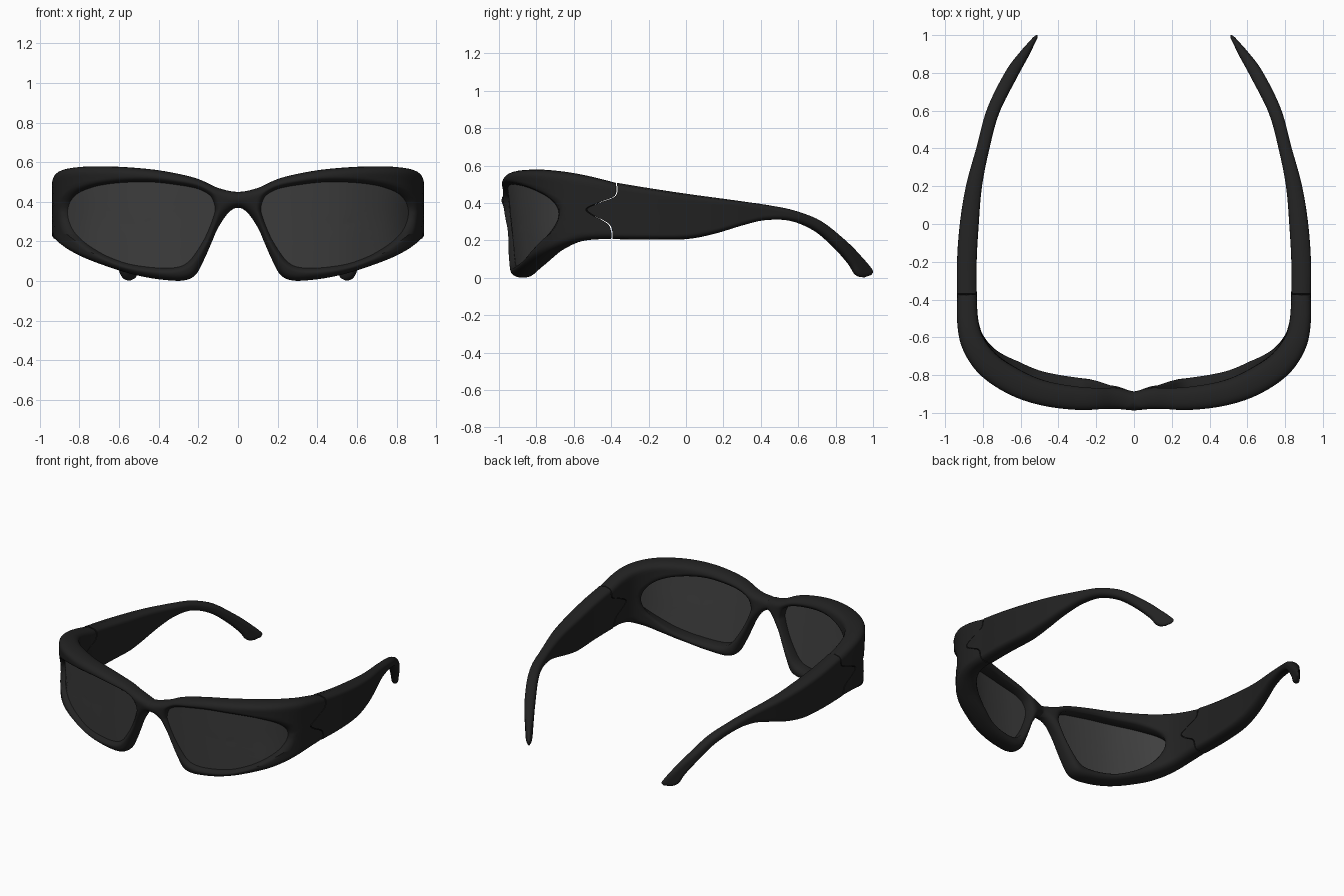
import bpy, bmesh, math
from mathutils import Vector

if "Cube" in bpy.data.objects:
    bpy.data.objects.remove(bpy.data.objects["Cube"])

# Wrap path seen from above: t, x, y, half thickness (t = y + 1.58 along the arms)
WRAP = [(-.1, -.1, -.93, .056), (0, 0, -.945, .05), (.1, .1, -.93, .056), (.3, .3, -.922, .062),
        (.504, .5, -.887, .066), (.668, .65, -.825, .07), (.815, .775, -.74, .068),
        (.947, .853, -.63, .062), (1.06, .88, -.52, .056), (1.2, .884, -.38, .052),
        (1.38, .885, -.2, .052), (1.58, .872, 0, .05), (1.78, .847, .2, .042),
        (1.98, .8, .4, .034), (2.18, .745, .6, .034), (2.38, .645, .8, .034),
        (2.48, .58, .9, .025), (2.58, .512, 1.0, .01), (2.68, .44, 1.1, .01)]

# Unrolled half-frame outline (t, z): top edge, hinge joint, bottom edge
OUTER = [(0, .45), (.1, .47), (.2, .515), (.32, .545), (.45, .565), (.62, .577), (.8, .578),
         (.95, .565), (1.08, .54), (1.205, .508),
         (1.2, .44), (1.12, .405), (1.05, .37), (1.08, .335), (1.16, .29), (1.18, .245), (1.18, .207),
         (1.08, .205), (.99, .19), (.88, .15), (.75, .1), (.6, .052), (.47, .02), (.35, .004),
         (.27, .004), (.215, .03), (.175, .1), (.135, .19), (.1, .27), (.05, .345), (0, .37)]

# Lens opening, point for point opposite the outline
LENS = [(.125, .41), (.15, .44), (.21, .468), (.32, .488), (.44, .5), (.58, .497), (.7, .483),
        (.79, .458), (.845, .432), (.88, .403), (.897, .378), (.904, .357), (.904, .336),
        (.899, .315), (.887, .292), (.87, .268), (.847, .243), (.81, .213), (.77, .185),
        (.72, .155), (.66, .125), (.56, .09), (.46, .072), (.36, .065), (.29, .073), (.245, .1),
        (.21, .145), (.17, .21), (.14, .275), (.12, .33), (.113, .365)]

# Temple arm side profile (y, z)
ARM_LOW = [(-.4, .207), (-.2, .205), (0, .207), (.15, .235), (.3, .28), (.42, .308), (.556, .305),
           (.69, .25), (.8, .155), (.87, .075), (.9, .025), (.925, .006), (.955, .003)]
ARM_TOP = [(-.375, .508), (-.2, .48), (0, .45), (.17, .427), (.33, .405), (.45, .387), (.58, .36),
           (.72, .303), (.86, .19), (.94, .11), (.985, .06), (1.0, .035), (.99, .015)]
N = 5


def spline(p):
    """Smooth curve through p[1:-1]; the end points only steer it."""
    out = []
    for a, b, c, d in zip(p, p[1:], p[2:], p[3:]):
        for k in range(N):
            u = k / N
            out.append(tuple(b[i] + .5 * u * (c[i] - a[i] + u * (2 * a[i] - 5 * b[i] + 4 * c[i] - d[i]
                             + u * (3 * (b[i] - c[i]) + d[i] - a[i]))) for i in (0, 1)))
    return out + [p[-2]]


def clamped(p):
    return spline([p[0]] + p + [p[-1]])


def wrap(t):
    """Position and half thickness on the wrap path."""
    i = 1
    while i < len(WRAP) - 3 and t > WRAP[i + 1][0]:
        i += 1
    a, b, c, d = WRAP[i - 1:i + 3]
    w = c[0] - b[0]
    u = (t - b[0]) / w
    res = []
    for k in (1, 2, 3):
        m0 = (c[k] - a[k]) / (c[0] - a[0]) * w
        m1 = (d[k] - b[k]) / (d[0] - b[0]) * w
        res.append((2 * u**3 - 3 * u**2 + 1) * b[k] + (u**3 - 2 * u**2 + u) * m0
                   + (3 * u**2 - 2 * u**3) * c[k] + (u**3 - u**2) * m1)
    return res


def place(t, z, d):
    """Unrolled (t, z) and outward depth d (in half thicknesses) to 3D."""
    x, y, h = wrap(t)
    x1, y1, _ = wrap(t + .002)
    x0, y0, _ = wrap(t - .002)
    n = Vector((y1 - y0, x0 - x1)).normalized() * h * d
    lean = .05 * (1 - z / .5) * max(0, min(1, (1.15 - t) / .5))
    return Vector((0 if t < 1e-5 else x + n.x, y + n.y + lean, z))


def edge_round(p, lines, r):
    """0 at the outline, rising to 1 at distance r inside it."""
    best = r * r
    for line in lines:
        for (ax, ay), (bx, by) in zip(line, line[1:]):
            dx, dy = bx - ax, by - ay
            l2 = dx * dx + dy * dy
            u = max(0, min(1, ((p[0] - ax) * dx + (p[1] - ay) * dy) / l2)) if l2 else 0
            best = min(best, (p[0] - ax - u * dx)**2 + (p[1] - ay - u * dy)**2)
    q = 1 - math.sqrt(best) / r
    return max(0, 1 - q**2.3)**(1 / 2.3)


def shell(name, grid, depth, cyclic, mat):
    """Solid from a (t, z) grid; depth(i, j, p) gives front and back offsets."""
    bm = bmesh.new()
    sides = [[], []]
    for i, row in enumerate(grid):
        for s in sides:
            s.append([])
        for j, p in enumerate(row):
            for s, d in zip(sides, depth(i, j, p)):
                s[-1].append(bm.verts.new(place(p[0], p[1], d)))
    f, b = sides
    ni, nj = len(grid), len(grid[0])
    for i in range(ni if cyclic else ni - 1):
        k = (i + 1) % ni
        for s in sides:
            for j in range(nj - 1):
                bm.faces.new((s[i][j], s[k][j], s[k][j + 1], s[i][j + 1]))
        for j in (0, nj - 1):
            bm.faces.new((f[i][j], f[k][j], b[k][j], b[i][j]))
    if not cyclic:
        for i in (0, ni - 1):
            for j in range(nj - 1):
                bm.faces.new((f[i][j], f[i][j + 1], b[i][j + 1], b[i][j]))
    bmesh.ops.remove_doubles(bm, verts=bm.verts, dist=1e-4)
    inner = [q for q in bm.faces if all(abs(v.co.x) < 1e-5 for v in q.verts)]
    bmesh.ops.delete(bm, geom=inner, context='FACES')
    bmesh.ops.recalc_face_normals(bm, faces=bm.faces)
    me = bpy.data.meshes.new(name)
    bm.to_mesh(me)
    bm.free()
    ob = bpy.data.objects.new(name, me)
    bpy.context.collection.objects.link(ob)
    me.materials.append(mat)
    bpy.ops.object.select_all(action='DESELECT')
    ob.select_set(True)
    bpy.context.view_layer.objects.active = ob
    bpy.ops.object.shade_smooth_by_angle(angle=math.radians(60))
    ob.modifiers.new("mirror", 'MIRROR')
    return ob


def material(name, v):
    m = bpy.data.materials.new(name)
    m.diffuse_color = (v, v, v, 1)
    m.use_nodes = True
    m.node_tree.nodes["Principled BSDF"].inputs["Base Color"].default_value = m.diffuse_color
    return m


black = material("black_plastic", .016)
smoke = material("smoked_lens", .05)

# Front frame: ring between the outline and the lens opening
top = spline([(-.1, .47)] + OUTER[:10] + [OUTER[9]])
joint = clamped(OUTER[9:17])
low = spline([OUTER[16]] + OUTER[16:] + [(-.05, .345)])
bridge = [(0, .37 + .08 * k / N) for k in range(N)]
outline = top[:-1] + joint[:-1] + low[:-1] + bridge
opening = spline([LENS[-1]] + LENS + LENS[:2])[:-1]
steps = (0, .02, .06, .12, .2, .32, .46, .6, .72, .84, .93, 1)
grid = [[(o[0] + (l[0] - o[0]) * s, o[1] + (l[1] - o[1]) * s) for s in steps]
        for o, l in zip(outline, opening)]


def frame_depth(i, j, p):
    h = edge_round(p, (top, low), .04)
    gap = math.dist(p, opening[i])
    dip = max(0, 1 - gap / .022)**1.5
    return h * (1 - .4 * dip), -h * (1 - .25 * dip)


shell("front_frame", grid, frame_depth, True, black)

# Lenses: thin curved sheets filling the openings
cx, cz = .5, .28
grid = [[(cx + (x - cx) * s, cz + (z - cz) * s) for s in (1.01, .9, .75, .6, .45, .3, .15, 0)]
        for x, z in opening]
shell("lens", grid, lambda i, j, p: (.5, .25), True, smoke)

# Temple arms: interlocking with the frame at the joint, hooked at the ear
arm_low = [(y + 1.58, z) for y, z in clamped(ARM_LOW)]
arm_top = [(y + 1.58, z) for y, z in clamped(ARM_TOP)]
tongue = [(t + .007, z) for t, z in reversed(joint)]
grid = []
for i, (a, b) in enumerate(zip(arm_low, arm_top)):
    w = max(0, 1 - i / 10)**2
    row = []
    for t, z in tongue:
        v = (z - tongue[0][1]) / (tongue[-1][1] - tongue[0][1])
        base = arm_low[0][0] + (arm_top[0][0] - arm_low[0][0]) * v
        row.append((a[0] + (b[0] - a[0]) * v + w * (t - base), a[1] + (b[1] - a[1]) * v))
    grid.append(row)
rims = ([r[0] for r in grid] + [r[-1] for r in reversed(grid)],)


def arm_depth(i, j, p):
    h = edge_round(p, rims, .028)
    return h, -h


shell("temple_arm", grid, arm_depth, False, black)
